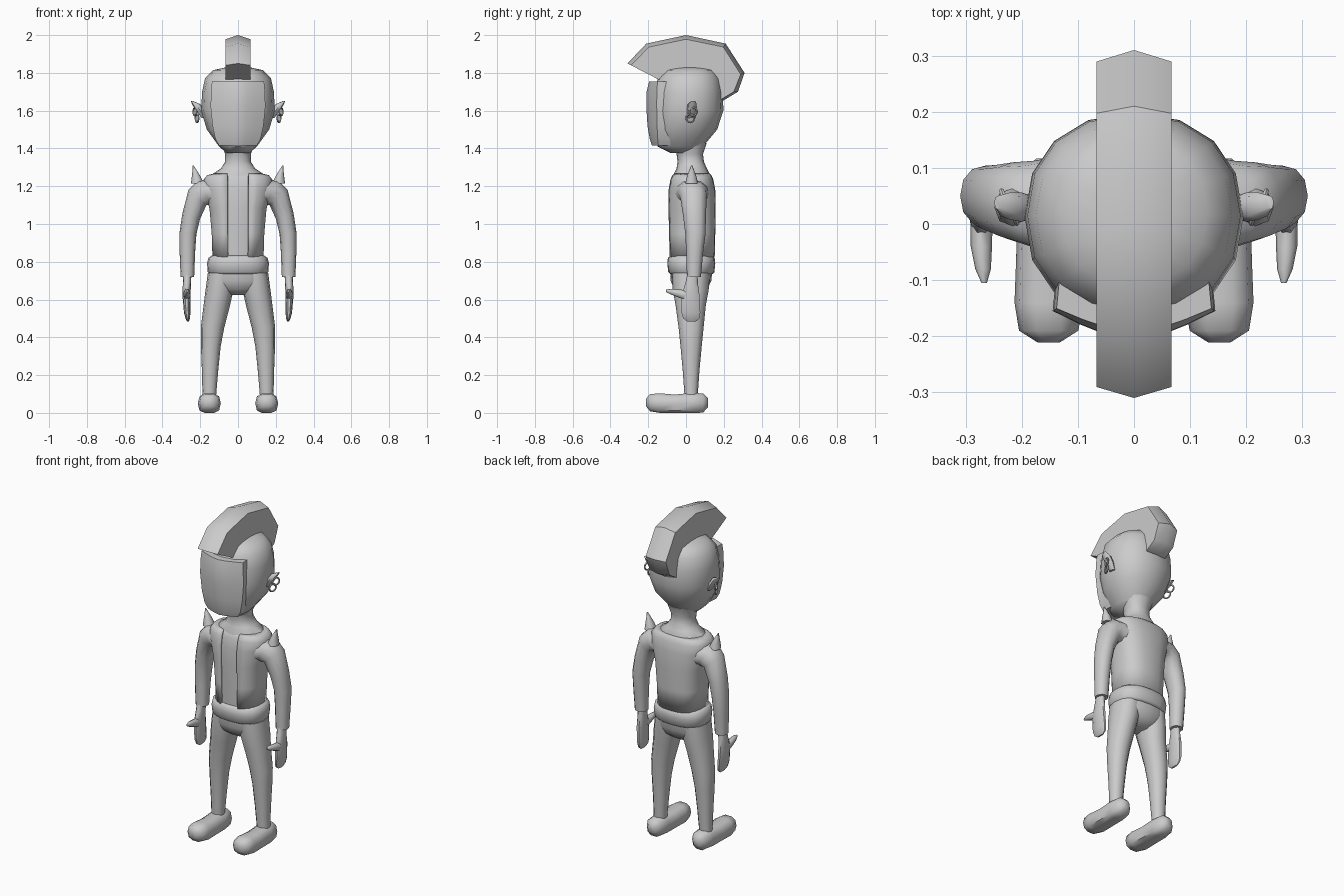
import bpy, bmesh, math
from mathutils import Vector

grey = bpy.data.materials.new("plain grey")
grey.diffuse_color = (0.6, 0.6, 0.6, 1)


def finish(name, bm, mirror=False, angle=50):
    bmesh.ops.recalc_face_normals(bm, faces=bm.faces)
    me = bpy.data.meshes.new(name)
    bm.to_mesh(me)
    bm.free()
    me.materials.append(grey)
    ob = bpy.data.objects.new(name, me)
    bpy.context.collection.objects.link(ob)
    if mirror:
        m = ob.modifiers.new("mirror", 'MIRROR')
        m.use_mirror_merge = False
    bpy.ops.object.select_all(action='DESELECT')
    ob.select_set(True)
    bpy.context.view_layer.objects.active = ob
    bpy.ops.object.shade_smooth_by_angle(angle=math.radians(angle))
    return ob


def skin(name, rings, closed=True, **kw):
    """Bridge rows of points; closed rows are capped at both ends."""
    bm = bmesh.new()
    rows = [[bm.verts.new(p) for p in r] for r in rings]
    n = len(rows[0])
    for a, b in zip(rows, rows[1:]):
        for i in range(n if closed else n - 1):
            j = (i + 1) % n
            bm.faces.new((a[i], a[j], b[j], b[i]))
    if closed:
        bm.faces.new(rows[0])
        bm.faces.new(rows[-1])
    return finish(name, bm, **kw)


def power(c, e):
    return math.copysign(abs(c) ** (2 / e), c)


def loft(name, rings, n=12, e=2.2, along='z', floor=False, gap=None, **kw):
    """Rings are (x, y, z, half width, half depth, tilt in degrees)."""
    rows = []
    for x, y, z, rx, ry, *t in rings:
        t = math.radians(t[0]) if t else 0
        u = Vector((math.cos(t), 0, math.sin(t)))
        v = Vector((0, 1, 0)) if along == 'z' else Vector((0, 0, 1))
        row = []
        for i in range(n if gap is None else n + 1):
            a = 2 * math.pi * i / n
            if gap is not None:      # open at the front, starting beside the gap
                g = math.asin(min(0.9, (gap / rx) ** (e / 2)))
                a = -math.pi / 2 + g + (2 * math.pi - 2 * g) * i / n
            p = Vector((x, y, z)) + u * rx * power(math.cos(a), e) + v * ry * power(math.sin(a), e)
            if floor:
                p.z = max(p.z, 0)
            row.append(p)
        rows.append(row)
    return skin(name, rows, closed=gap is None, **kw)


# head and neck
loft("head", [(0, -.01, 1.375, .06, .07), (0, -.03, 1.41, .10, .12), (0, 0, 1.5, .165, .165),
              (0, .013, 1.6, .195, .185), (0, .015, 1.7, .19, .18), (0, .015, 1.77, .175, .165),
              (0, .02, 1.815, .13, .13), (0, .02, 1.83, .06, .07)], n=16)
loft("neck", [(0, .02, 1.43, .09, .09), (0, .02, 1.37, .068, .07), (0, .025, 1.33, .068, .07),
              (0, .03, 1.295, .09, .08), (0, .03, 1.265, .135, .095), (0, .03, 1.2, .14, .10)], n=16)

# flat face mask, gently curved across
rows = []
for z, hw, back in [(1.415, .10, .03), (1.45, .12, .018), (1.52, .135, .006), (1.62, .145, 0),
                    (1.7, .143, .001), (1.755, .138, .015)]:
    front = [(hw * k / 3, -.21 + back + (.055 - back * .7) * abs(k / 3) ** 1.4, z) for k in range(-3, 4)]
    rows.append(front + [(hw * .95, -.08, z), (-hw * .95, -.08, z)])
skin("face_mask", rows, angle=35)

# crest of hair: outer ridge and inner line following the scalp
outer = [(-.31, 1.85), (-.21, 1.955), (0, 2.0), (.21, 1.955), (.31, 1.80), (.275, 1.70), (.20, 1.655)]
inner = [(-.145, 1.765), (-.11, 1.80), (0, 1.825), (.10, 1.80), (.15, 1.74), (.17, 1.70), (.175, 1.655)]
rows = []
for (oy, oz), (iy, iz) in zip(outer, inner):
    o, c, w = Vector((0, oy, oz)), Vector((0, iy, iz)), Vector((.067, 0, 0))
    edge = o + (c - o).normalized() * .022
    rows.append([c - w, edge - w, o, edge + w, c + w])
skin("hair_crest", rows, angle=40)

# ears with two rings each
loft("ear", [(.18, .03, 1.56, .012, .02), (.20, .03, 1.60, .022, .026),
             (.222, .032, 1.635, .022, .024), (.243, .038, 1.65, .006, .012)], n=8, mirror=True)
for k, (x, y, z) in enumerate([(.228, .038, 1.595), (.217, .022, 1.56)]):
    rows = []
    for i in range(13):
        a = 2 * math.pi * i / 12
        d = Vector((.35 * math.cos(a), .94 * math.cos(a), math.sin(a)))
        rows.append([Vector((x, y, z)) + d * (.022 + .005 * math.cos(b)) + Vector((.94, -.35, 0)) * .005 * math.sin(b)
                     for b in (j * math.pi / 3 for j in range(6))])
    skin("earring_%d" % (k + 1), rows, mirror=True)

# shirt, and the open jacket around it
torso = [(.825, .136, .122), (.95, .14, .125), (1.08, .152, .127), (1.18, .178, .125),
         (1.235, .183, .115), (1.258, .165, .105), (1.268, .125, .095)]
loft("shirt", [(0, .03, z, rx - .012, ry - .012) for z, rx, ry in torso], n=20, e=2.5)
jacket = loft("jacket", [(0, .03, z, rx, ry) for z, rx, ry in torso], n=20, e=2.5, gap=.056)
solid = jacket.modifiers.new("thickness", 'SOLIDIFY')
solid.thickness = .012
solid.offset = -1

# sleeves, shoulder spikes, hands
loft("sleeve", [(.10, .03, 1.15, .09, .10, 75), (.175, .035, 1.165, .076, .078, 58),
                (.215, .04, 1.14, .062, .07, 40), (.248, .045, 1.04, .049, .06, 18),
                (.265, .05, .95, .045, .054, 6), (.268, .046, .85, .041, .045),
                (.268, .042, .72, .036, .037)], mirror=True)
loft("shoulder_spike", [(.215, .03, 1.215, .034, .034), (.222, .03, 1.255, .022, .024),
                        (.23, .03, 1.285, .011, .013), (.238, .03, 1.31, .003, .003)], n=8, mirror=True)
loft("hand", [(.268, .035, .74, .021, .028), (.27, .03, .69, .022, .034), (.273, .024, .62, .021, .05),
              (.269, .026, .53, .017, .052), (.266, .028, .50, .012, .045), (.265, .03, .485, .005, .025)],
     n=10, mirror=True)
loft("thumb", [(.272, .01, .62, .02, .03), (.272, -.04, .632, .019, .021), (.269, -.08, .642, .014, .015),
               (.267, -.105, .646, .005, .006)], n=8, along='y', mirror=True)

# waistband, hips and trouser legs
loft("waistband", [(0, .028, .735, .15, .112), (0, .028, .745, .16, .122), (0, .028, .79, .164, .127),
                   (0, .028, .82, .157, .124), (0, .028, .832, .14, .11)], n=20, e=2.5)
loft("hips", [(0, .028, .76, .155, .112), (0, .026, .70, .158, .108), (0, .026, .655, .13, .088),
              (0, .026, .625, .06, .05)], n=16, e=2.4)
loft("trouser_leg", [(.085, .026, .74, .075, .10), (.098, .025, .65, .074, .095), (.112, .025, .57, .07, .08),
                     (.135, .027, .45, .062, .066), (.144, .027, .35, .052, .056),
                     (.148, .027, .22, .043, .044), (.152, .027, .09, .036, .035)], mirror=True)

# shoes with flat soles
loft("shoe", [(.152, -.211, .055, .02, .022), (.152, -.19, .054, .053, .047), (.152, -.14, .05, .061, .056),
              (.152, -.06, .047, .058, .052), (.152, .03, .05, .056, .058), (.152, .09, .052, .048, .053),
              (.152, .117, .055, .022, .024)], n=10, e=2.6, along='y', floor=True, mirror=True)
